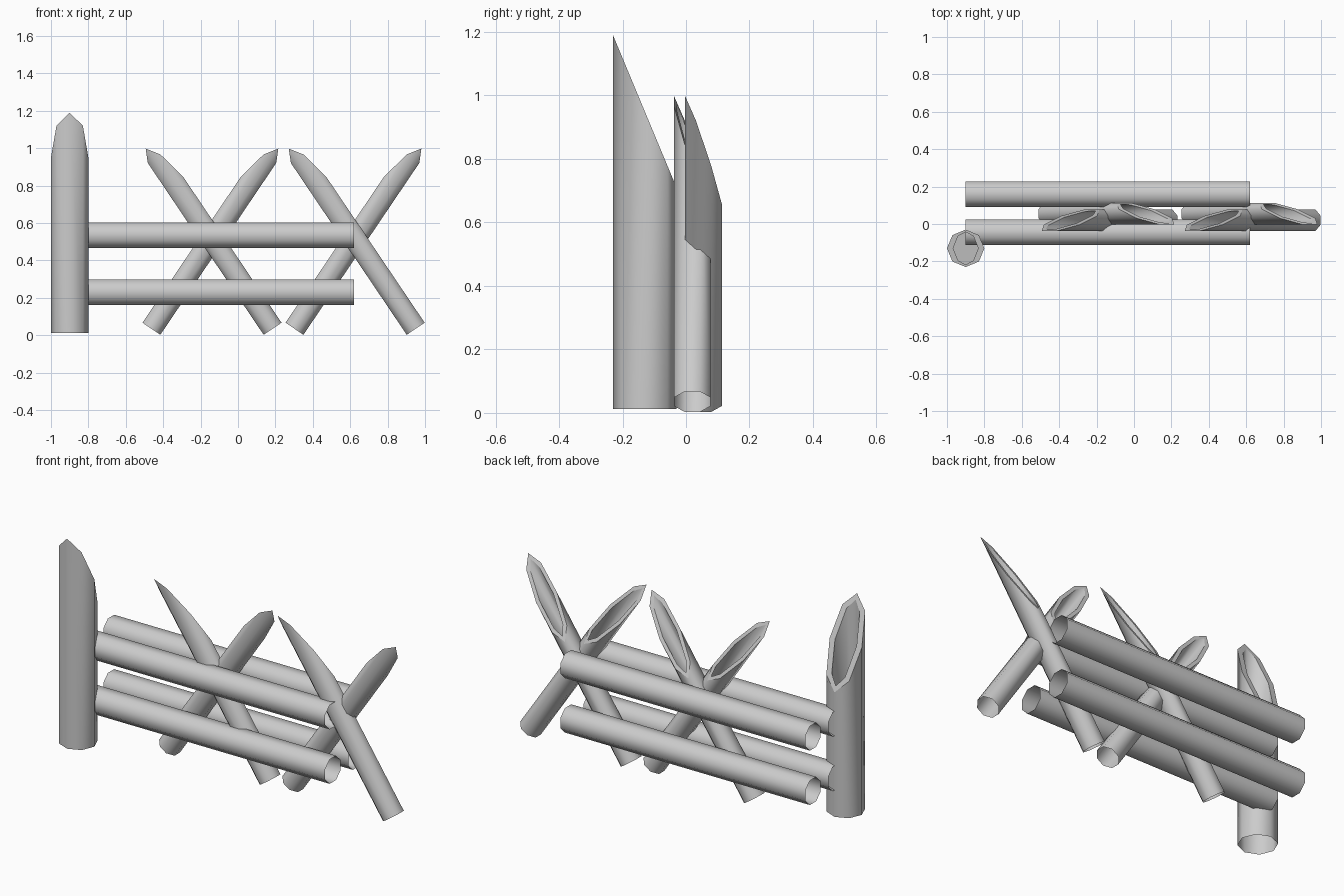
import bpy, bmesh
from math import radians
from mathutils import Matrix, Vector

cube = bpy.data.objects.get("Cube")
if cube:
    bpy.data.objects.remove(cube, do_unlink=True)

grey = bpy.data.materials.new("plain_grey")
grey.use_nodes = True
colour = (0.6, 0.6, 0.6, 1)
grey.diffuse_color = colour
grey.node_tree.nodes["Principled BSDF"].inputs["Base Color"].default_value = colour

SIDES = 8
POST_RADIUS = 0.1
POST_LENGTH = 1.178


def open_tube(radius, length):
    """Eight-sided tube along z from the origin; returns it with its top face."""
    bm = bmesh.new()
    bmesh.ops.create_cone(bm, cap_ends=True, segments=SIDES, radius1=radius,
                          radius2=radius, depth=length,
                          matrix=Matrix.Translation((0, 0, length / 2)))
    bm.normal_update()
    bottom = min(bm.faces, key=lambda f: f.normal.z)
    top = max(bm.faces, key=lambda f: f.normal.z)
    bmesh.ops.delete(bm, geom=[bottom], context='FACES_ONLY')
    for f in bm.faces:
        f.smooth = True
    return bm, top


def add_object(name, bm, matrix):
    bm.normal_update()
    mesh = bpy.data.meshes.new(name)
    bm.transform(matrix)
    bm.to_mesh(mesh)
    bm.free()
    mesh.materials.append(grey)
    obj = bpy.data.objects.new(name, mesh)
    bpy.context.collection.objects.link(obj)
    return obj


def stake(name, matrix):
    """Tube with a slanted, hollowed tip pointing towards -y."""
    bm, top = open_tube(POST_RADIUS, POST_LENGTH)
    for v in top.verts:
        v.co.z -= 2.4 * (v.co.y + POST_RADIUS)
    bm.normal_update()
    # Cut rim, then the hollow
    rim = bmesh.ops.inset_individual(bm, faces=[top], thickness=0.033)["faces"]
    hollow = bmesh.ops.extrude_discrete_faces(bm, faces=[top])["faces"]
    bmesh.ops.translate(bm, verts=hollow[0].verts, vec=Vector((0, 0, -0.45)))
    for f in bm.faces:
        f.smooth = True
    for f in rim + hollow:
        f.smooth = False
        for e in f.edges:
            if not all(n in rim for n in e.link_faces):
                e.smooth = False
    return add_object(name, bm, matrix)


# Tall end post
stake("end_post", Matrix.Translation((-0.9, -0.13, 0.012)))

# Horizontal rails
for depth_name, y in (("front", -0.045), ("back", 0.16)):
    for level, z in (("lower", 0.23), ("upper", 0.535)):
        bm, top = open_tube(0.074, 1.52)
        bmesh.ops.delete(bm, geom=[top], context='FACES_ONLY')
        place = (Matrix.Translation((-0.9, y, z))
                 @ Matrix.Rotation(radians(90), 4, 'Y')
                 @ Matrix.Rotation(radians(22.5), 4, 'Z'))
        add_object(f"{depth_name}_{level}_rail", bm, place)

# Two crossed pairs of leaning stakes
thin = Matrix.Diagonal((0.625, 0.625, 1, 1))
for pair, shift in (("first", 0), ("second", 0.765)):
    for lean, side, x, y in (("left", 1, -0.463, 0.055), ("right", -1, 0.185, 0.02)):
        place = (Matrix.Translation((x + shift, y, 0.035))
                 @ Matrix.Rotation(radians(34) * side, 4, 'Y')
                 @ Matrix.Rotation(radians(22.5) * side, 4, 'Z') @ thin)
        stake(f"{pair}_{lean}_leaning_stake", place)
